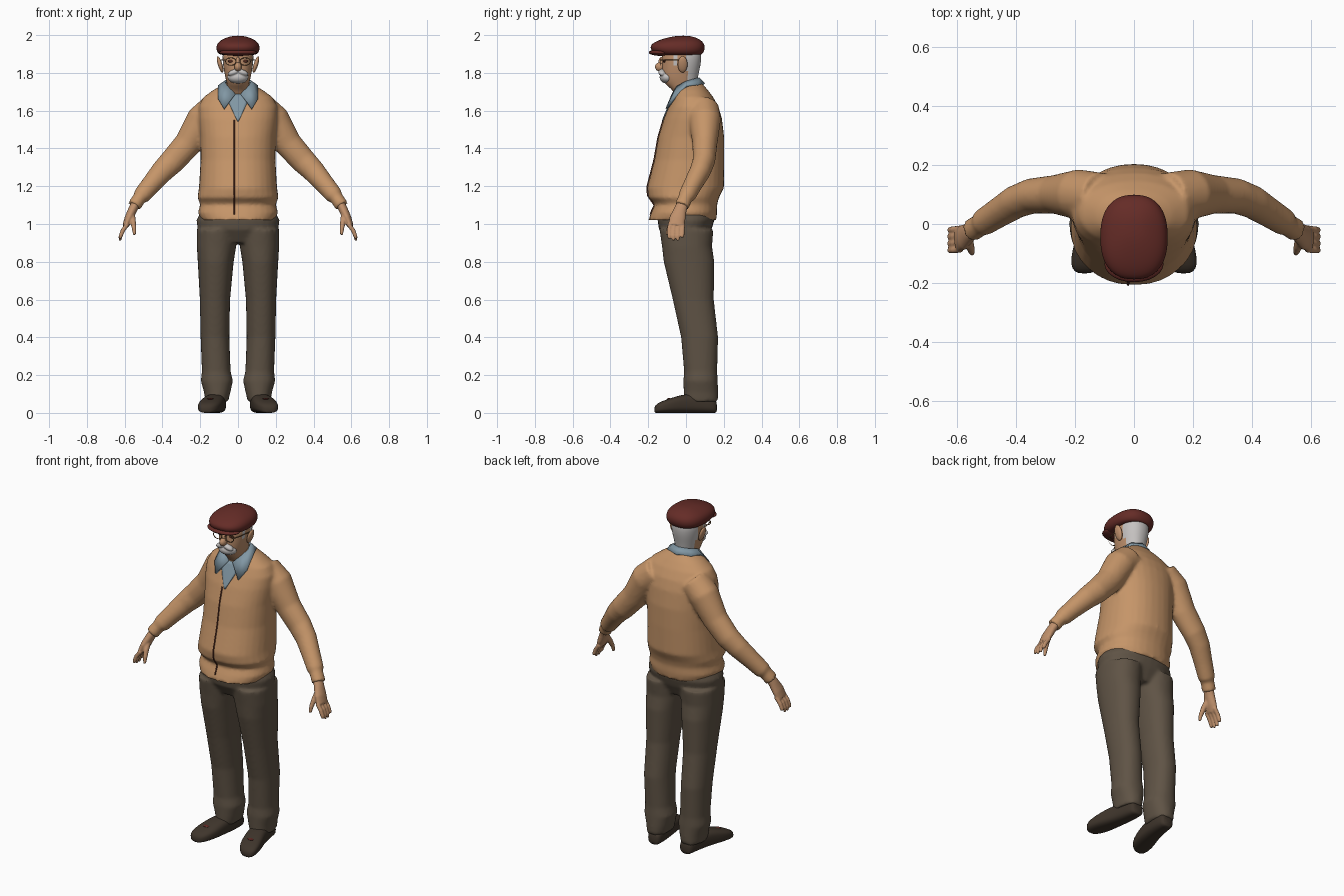
import bpy, bmesh, math
from mathutils import Vector, Matrix

if "Cube" in bpy.data.objects:
    bpy.data.objects.remove(bpy.data.objects["Cube"])


def material(name, r, g, b):
    m = bpy.data.materials.new(name)
    m.use_nodes = True
    m.diffuse_color = (r, g, b, 1)
    bsdf = next(n for n in m.node_tree.nodes if n.type == "BSDF_PRINCIPLED")
    bsdf.inputs["Base Color"].default_value = (r, g, b, 1)
    bsdf.inputs["Roughness"].default_value = 0.8
    return m


TAN = material("tan wool", 0.56, 0.30, 0.14)
SKIN = material("skin", 0.52, 0.28, 0.15)
BROWN = material("trouser brown", 0.115, 0.087, 0.06)
RED = material("cap red", 0.13, 0.025, 0.02)
LEATHER = material("shoe leather", 0.05, 0.036, 0.025)
GREY = material("grey hair", 0.56, 0.54, 0.53)
BLUE = material("shirt blue", 0.22, 0.31, 0.37)
DARK = material("dark brown", 0.12, 0.035, 0.02)
BRONZE = material("bronze", 0.25, 0.13, 0.05)


# Helpers
def oval(center, u, v, n=2.0, seg=32):
    pts = []
    for i in range(seg):
        a = math.tau * i / seg
        c, s = math.cos(a), math.sin(a)
        pts.append(center + u * math.copysign(abs(c) ** (2 / n), c)
                   + v * math.copysign(abs(s) ** (2 / n), s))
    return pts


def loft(bm, rings):
    rows = [[bm.verts.new(p) for p in ring] for ring in rings]
    for a, b in zip(rows, rows[1:]):
        for i in range(len(a)):
            j = (i + 1) % len(a)
            bm.faces.new((a[i], a[j], b[j], b[i]))
    bm.faces.new(rows[0][::-1])
    bm.faces.new(rows[-1])


def stack(bm, table, n=2.2, sx=1):
    """Horizontal rings: height, centre x, half width, front y, back y."""
    loft(bm, [oval(Vector((cx * sx, (f + b) / 2, z)), Vector((rx, 0, 0)),
                   Vector((0, (b - f) / 2, 0)), n) for z, cx, rx, f, b in table])


def tube(bm, path, sx=1, seg=20):
    """Limb along a path: x, y, z, thickness, depth."""
    pts = [Vector((p[0] * sx, p[1], p[2])) for p in path]
    rings = []
    for i, p in enumerate(pts):
        t = (pts[min(i + 1, len(pts) - 1)] - pts[max(i - 1, 0)]).normalized()
        v = Vector((0, 1, 0))
        v = (v - t * v.dot(t)).normalized()
        rings.append(oval(p, t.cross(v) * path[i][3], v * path[i][4], 2, seg))
    loft(bm, rings)


def ball(bm, loc, size, tilt=0):
    m = (Matrix.Translation(loc) @ Matrix.Rotation(tilt, 4, "Y")
         @ Matrix.Diagonal((*size, 1)))
    bmesh.ops.create_uvsphere(bm, u_segments=24, v_segments=14, radius=1, matrix=m)


def finish(name, bm, mats, rule=None, voxel=0, smooth=0, subsurf=0, thick=0):
    bmesh.ops.recalc_face_normals(bm, faces=bm.faces)
    for f in bm.faces:
        f.smooth = True
        if rule:
            f.material_index = rule(f.calc_center_median())
    me = bpy.data.meshes.new(name)
    bm.to_mesh(me)
    bm.free()
    ob = bpy.data.objects.new(name, me)
    bpy.context.scene.collection.objects.link(ob)
    for m in mats:
        me.materials.append(m)
    if voxel:
        r = ob.modifiers.new("Blend", "REMESH")
        r.mode, r.voxel_size, r.use_smooth_shade = "VOXEL", voxel, True
    if smooth:
        s = ob.modifiers.new("Soften", "SMOOTH")
        s.iterations, s.factor = smooth, 0.5
    if subsurf:
        s = ob.modifiers.new("Round", "SUBSURF")
        s.levels = s.render_levels = subsurf
    if thick:
        ob.modifiers.new("Thickness", "SOLIDIFY").thickness = thick
    return ob


# Cardigan: body and sleeves blended together
BODY = [(1.02, 0, .195, -.2, .16), (1.06, 0, .212, -.185, .165), (1.105, 0, .2, -.165, .165),
        (1.14, 0, .215, -.2, .175), (1.19, 0, .207, -.207, .2), (1.34, 0, .198, -.168, .203),
        (1.46, 0, .2, -.147, .202), (1.56, 0, .21, -.117, .19), (1.62, 0, .21, -.092, .172),
        (1.67, 0, .185, -.07, .145), (1.71, 0, .13, -.052, .115), (1.75, 0, .06, -.03, .08)]
SLEEVE = [(.12, .09, 1.61, .085, .085), (.19, .1, 1.55, .085, .085), (.265, .1, 1.425, .073, .066),
          (.345, .095, 1.335, .068, .06), (.4, .075, 1.28, .061, .056), (.46, .037, 1.21, .052, .05),
          (.51, .005, 1.15, .047, .046), (.52, -.003, 1.14, .036, .038), (.55, -.022, 1.095, .037, .04)]
bm = bmesh.new()
stack(bm, BODY)
for sx in (1, -1):
    tube(bm, SLEEVE, sx)
finish("cardigan", bm, [TAN], voxel=.01, smooth=4)


def chest(x, z):
    """Front surface of the cardigan body."""
    for a, b in zip(BODY, BODY[1:]):
        if a[0] <= z <= b[0]:
            t = (z - a[0]) / (b[0] - a[0])
            rx, f, k = (a[i] + (b[i] - a[i]) * t for i in (2, 3, 4))
            return (f + k) / 2 - (k - f) / 2 * (1 - abs(x / rx) ** 2.2) ** (1 / 2.2)


# Cardigan opening
bm = bmesh.new()
line = [1.05 + .025 * i for i in range(21)]
tube(bm, [(-.02, chest(-.02, z) - .001, z, .004, .004) for z in line], seg=8)
finish("cardigan_opening", bm, [DARK])

# Shirt front showing in the neckline
bm = bmesh.new()
rows = []
for i in range(9):
    z = 1.545 + .018 * i
    half = .003 + .0085 * i
    rows.append([bm.verts.new((half * k / 3, chest(half * k / 3, z) - .006, z))
                 for k in range(-3, 4)])
for a, b in zip(rows, rows[1:]):
    for i in range(6):
        bm.faces.new((a[i], a[i + 1], b[i + 1], b[i]))
finish("shirt_front", bm, [BLUE], thick=.006)

# Shirt collar
INNER = [(0, .07, 1.775), (.055, .045, 1.77), (.07, -.005, 1.755), (.055, -.05, 1.73), (.015, -.075, 1.69)]
OUTER = [(0, .1, 1.745), (.08, .065, 1.74), (.105, 0, 1.735), (.107, -.07, 1.665), (.075, -.108, 1.612)]
bm = bmesh.new()
for sx in (1, -1):
    a, b = ([bm.verts.new((x * sx, y, z)) for x, y, z in side] for side in (INNER, OUTER))
    for i in range(4):
        bm.faces.new((a[i], a[i + 1], b[i + 1], b[i]))
bmesh.ops.remove_doubles(bm, verts=bm.verts, dist=.0001)
finish("shirt_collar", bm, [BLUE], thick=.012)

# Trousers: hips and legs blended together
LEG = [(.97, .11, .108, -.14, .145), (.88, .114, .104, -.127, .138), (.8, .118, .095, -.118, .15),
       (.6, .122, .08, -.07, .147), (.4, .122, .076, -.026, .17), (.22, .115, .076, -.01, .165),
       (.17, .112, .085, -.014, .168), (.11, .11, .07, -.012, .17), (.06, .112, .06, -.01, .17)]
bm = bmesh.new()
stack(bm, [(.9, 0, .17, -.1, .1), (.97, 0, .213, -.143, .135), (1.02, 0, .22, -.15, .15),
           (1.08, 0, .19, -.145, .145)])
for sx in (1, -1):
    stack(bm, LEG, 2.2, sx)
finish("trousers", bm, [BROWN], voxel=.01, smooth=4)

# Shoes: rings from heel to toe (y, centre x, half width, height)
SHOE = [(.165, .105, .03, .05), (.15, .106, .042, .09), (.08, .11, .05, .1), (0, .125, .055, .102),
        (-.06, .14, .062, .085), (-.12, .155, .06, .065), (-.155, .165, .045, .05), (-.168, .168, .02, .03)]
for side, sx in (("left", 1), ("right", -1)):
    bm = bmesh.new()
    loft(bm, [oval(Vector((cx * sx, y, h / 2)), Vector((w, 0, 0)), Vector((0, 0, h / 2)), 2.8)
              for y, cx, w, h in SHOE])
    finish(side + "_shoe", bm, [LEATHER], subsurf=1)
    bm = bmesh.new()
    ball(bm, (.147 * sx, -.09, .074), (.018, .012, .004))
    finish(side + "_shoe_patch", bm, [RED])

# Hands: palm, four fingers and a thumb
for side, sx in (("left", 1), ("right", -1)):
    bm = bmesh.new()
    tube(bm, [(.535, -.012, 1.12, .024, .03), (.558, -.03, 1.075, .024, .034),
              (.578, -.045, 1.03, .023, .043), (.595, -.053, .99, .017, .042)], sx)
    for k in range(4):
        y = -.085 + .023 * k
        tip = .922 - .012 * math.sin(k) + .008 * (k == 3)
        tube(bm, [(.585, y, 1.0, .012, .012), (.61, y - .003, .965, .012, .012),
                  (.622, y - .004, .935, .011, .011), (.625, y - .004, tip, .007, .007)], sx, 12)
    tube(bm, [(.562, -.04, 1.06, .016, .018), (.555, -.075, 1.01, .015, .016),
              (.55, -.092, .975, .012, .012), (.548, -.1, .942, .008, .008)], sx, 12)
    finish(side + "_hand", bm, [SKIN], voxel=.005, smooth=3)

# Head with hair at the back
bm = bmesh.new()
stack(bm, [(1.64, 0, .055, -.045, .06), (1.705, 0, .055, -.062, .06), (1.73, 0, .055, -.1, .06),
           (1.755, 0, .062, -.118, .06), (1.78, 0, .068, -.126, .064), (1.81, 0, .074, -.128, .07),
           (1.84, 0, .079, -.127, .077), (1.87, 0, .082, -.127, .081), (1.9, 0, .083, -.128, .082),
           (1.95, 0, .065, -.1, .07)])
finish("head", bm, [SKIN, GREY], subsurf=1,
       rule=lambda c: int(c.z > 1.755 and c.y > .005 or c.z > 1.84 and -.075 < c.y < -.04))

bm = bmesh.new()
ball(bm, (0, -.138, 1.832), (.019, .026, .024))
ball(bm, (0, -.128, 1.855), (.012, .018, .03))
for sx in (1, -1):
    ball(bm, (.095 * sx, -.018, 1.845), (.012, .026, .045), .3 * sx)
finish("nose_and_ears", bm, [SKIN])

# Beard and moustache
bm = bmesh.new()
ball(bm, (0, -.098, 1.777), (.056, .042, .034))
for sx in (1, -1):
    ball(bm, (.022 * sx, -.126, 1.803), (.034, .02, .015), .35 * sx)
finish("beard", bm, [GREY], voxel=.004, smooth=3)

# Eyes and spectacles
bm = bmesh.new()
for sx in (1, -1):
    ball(bm, (.036 * sx, -.115, 1.862), (.018, .008, .007))
finish("eyes", bm, [DARK])
bm = bmesh.new()
for sx in (1, -1):
    rim = [Vector((.038 * sx, -.137, 1.86)) + Vector((.028 * math.cos(a), 0, .02 * math.sin(a)))
           for a in (math.tau * i / 24 for i in range(24))]
    for p, q in zip(rim, rim[1:] + rim[:1]):
        loft(bm, [oval(p, Vector((0, 0, .002)), Vector((.002, .002, 0)), 2, 6),
                  oval(q, Vector((0, 0, .002)), Vector((.002, .002, 0)), 2, 6)])
    loft(bm, [oval(Vector((x * sx, y, 1.868)), Vector((.002, 0, 0)), Vector((0, 0, .003)), 2, 8)
              for x, y in ((.066, -.137), (.078, -.1), (.088, -.02))])
finish("spectacles", bm, [BRONZE])

# Flat cap with a short peak
bm = bmesh.new()
stack(bm, [(1.893, 0, .08, -.14, .075), (1.9, 0, .104, -.165, .088), (1.922, 0, .116, -.188, .1),
           (1.948, 0, .114, -.19, .1), (1.97, 0, .098, -.155, .085), (1.987, 0, .062, -.1, .055),
           (1.997, 0, .025, -.045, .015)], 2.4)
finish("flat_cap", bm, [RED], subsurf=2)
bm = bmesh.new()
ball(bm, (0, -.135, 1.908), (.1, .062, .018))
finish("cap_peak", bm, [RED])
